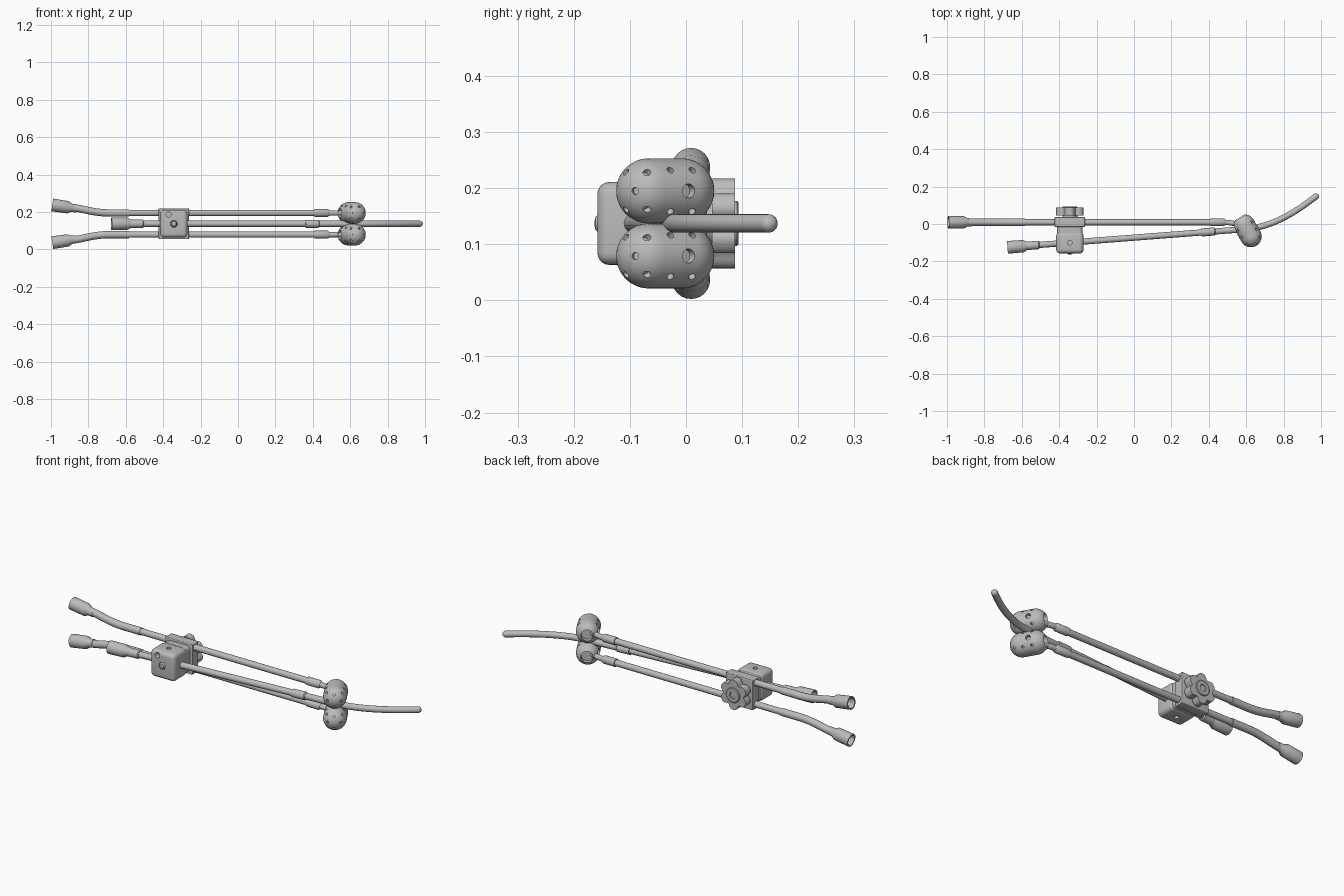
import bpy, bmesh
from math import sin, cos, pi, radians
from mathutils import Vector, Matrix
from mathutils.geometry import interpolate_bezier

if "Cube" in bpy.data.objects:
    bpy.data.objects.remove(bpy.data.objects["Cube"])

GREY = (0.5, 0.5, 0.5, 1)
steel = bpy.data.materials.new("satin grey")
steel.use_nodes = True
steel.diffuse_color = GREY
steel.node_tree.nodes["Principled BSDF"].inputs["Base Color"].default_value = GREY

MID = 0.137          # height of the mirror plane
CLAMP_X = -0.343
parts = []


def add(name, bm):
    bmesh.ops.recalc_face_normals(bm, faces=bm.faces)
    mesh = bpy.data.meshes.new(name)
    bm.to_mesh(mesh)
    bm.free()
    mesh.materials.append(steel)
    ob = bpy.data.objects.new(name, mesh)
    bpy.context.collection.objects.link(ob)
    parts.append(ob)
    return ob


def skin(name, rings, sides=24):
    """Skin round rings given as (centre, direction, radius)."""
    bm = bmesh.new()
    loops = []
    for centre, way, r in rings:
        q = way.to_track_quat('Z', 'Y')
        loops.append([bm.verts.new(centre + q @ Vector((r * cos(a), r * sin(a), 0)))
                      for a in (2 * pi * i / sides for i in range(sides))])
    for a, b in zip(loops, loops[1:]):
        for i in range(sides):
            j = (i + 1) % sides
            bm.faces.new((a[i], a[j], b[j], b[i]))
    bm.faces.new(loops[0][::-1])
    bm.faces.new(loops[-1])
    return add(name, bm)


def lathe(name, start, way, profile, sides=24):
    start, way = Vector(start), Vector(way).normalized()
    return skin(name, [(start + way * t, way, r) for t, r in profile], sides)


def sweep(name, points, radius):
    n = len(points) - 1
    return skin(name, [(p, (points[min(i + 1, n)] - points[max(i - 1, 0)]).normalized(), radius)
                       for i, p in enumerate(points)])


def rod(name, a, b, r):
    a, b = Vector(a), Vector(b)
    return lathe(name, a, b - a, [(0, r), ((b - a).length, r)])


def block(name, centre, size, bevel, edge_axis=None):
    bm = bmesh.new()
    bmesh.ops.create_cube(bm, size=1, matrix=Matrix.Translation(centre) @ Matrix.Diagonal((*size, 1)))
    if bevel:
        edges = [e for e in bm.edges if edge_axis is None or
                 abs((e.verts[0].co - e.verts[1].co).normalized()[edge_axis]) > 0.9]
        bmesh.ops.bevel(bm, geom=edges, offset=bevel, segments=5, profile=0.5, affect='EDGES')
    return add(name, bm)


def carve(target, cutters):
    for cutter in cutters:
        mod = target.modifiers.new("cut", 'BOOLEAN')
        mod.object, mod.operation, mod.solver = cutter, 'DIFFERENCE', 'EXACT'
    bpy.context.view_layer.update()
    done = target.evaluated_get(bpy.context.evaluated_depsgraph_get())
    mesh = bpy.data.meshes.new_from_object(done)
    target.modifiers.clear()
    target.data = mesh
    for cutter in cutters:
        parts.remove(cutter)
        bpy.data.objects.remove(cutter)


# Open coupling socket with a collar that tapers onto its tube
SOCKET = [(0.04, 0.024), (0, 0.027), (0, 0.034), (0.085, 0.033), (0.105, 0.022), (0.13, 0.021)]

# Ovoid capsule axis and its sideways direction
AXIS = Vector((0.5, -0.866, 0))
SIDE = Vector((0.866, 0.5, 0))
UP = Vector((0, 0, 1))
HALF, RAD = 0.034, 0.058

for label, s in (("upper", 1), ("lower", -1)):
    z = MID + s * 0.058
    y = 0.009

    # Straight colpostat tube, its collar and the neck into the ovoid
    rod(label + "_tube", (-0.6, y, z), (0.42, y, z), 0.0165)
    lathe(label + "_collar", (0.41, y, z), (1, 0, 0),
          [(0, 0.018), (0, 0.021), (0.07, 0.021), (0.08, 0.014)])
    sweep(label + "_neck", interpolate_bezier(Vector((0.47, y, z)), Vector((0.53, y, z)),
          Vector((0.56, 0, z)), Vector((0.6, -0.03, z)), 10), 0.014)

    # Bent handle that flares away from the mirror plane
    def at(x, dz):
        return Vector((x, y, z + s * dz))
    bend = interpolate_bezier(at(-0.7, 0), at(-0.79, 0.004), at(-0.82, 0.022), at(-0.9, 0.031), 16)
    sweep(label + "_handle", [at(-0.582, 0)] + bend, 0.0195)
    lathe(label + "_socket", at(-0.993, 0.043), (1, 0, -s * 0.15), SOCKET)

    # Capsule-shaped ovoid
    centre = Vector((0.608, -0.037, z))
    caps = [(-HALF - RAD * cos(a), RAD * sin(a)) for a in (radians(3 + 87 * i / 9) for i in range(10))]
    profile = caps + [(-t, r) for t, r in reversed(caps)]
    ovoid = lathe(label + "_ovoid", centre, AXIS, profile, 36)

    # Perforations, large side port, and the slot around the neck
    cutters = []
    for angle in (40, -40, 140, -140):
        way = SIDE * cos(radians(angle)) + UP * sin(radians(angle))
        for t in (-0.03, 0.015, 0.06):
            p = centre + AXIS * t
            cutters.append(rod("hole", p + way * 0.043, p + way * 0.08, 0.0065))
    for way in (UP, -UP, SIDE, -SIDE):
        p = centre + AXIS * HALF
        d = (way + AXIS * 1.4).normalized()
        cutters.append(rod("hole", p + d * 0.05, p + d * 0.08, 0.0065))
    p = centre - AXIS * 0.015
    cutters.append(rod("port", p + SIDE * 0.04, p + SIDE * 0.08, 0.0125))
    p = centre - AXIS * 0.035
    cutters.append(rod("entry", p - SIDE * 0.025, p - SIDE * 0.09, 0.024))
    cutters.append(rod("back_bore", centre - AXIS * 0.06, centre - AXIS * 0.12, 0.03))
    carve(ovoid, cutters)

# Central tandem: slanted tube that curves to a rounded tip
start, knee = Vector((-0.56, -0.116, MID)), Vector((0.6, -0.027, MID))
slope = (knee - start).normalized()
tip = Vector((0.972, 0.147, MID))
arc = interpolate_bezier(knee, Vector((0.74, -0.015, MID)), Vector((0.86, 0.06, MID)), tip, 20)
sweep("tandem_tube", [start] + arc, 0.0165)
lathe("tandem_tip", tip, tip - arc[-2],
      [(0.0165 * sin(a), 0.0165 * cos(a)) for a in (radians(86 * i / 6) for i in range(7))])
lathe("tandem_collar", knee - slope * 0.24, slope,
      [(0, 0.018), (0, 0.0215), (0.07, 0.0215), (0.075, 0.0175)])
lathe("tandem_socket", start - slope * 0.117, slope, SOCKET)
lathe("tandem_sleeve", start - slope * 0.02, slope,
      [(0, 0.02), (0, 0.0225), (0.07, 0.0225), (0.075, 0.017)])

# Clamp: rounded front block, neck and back plate
front = block("clamp_block", (CLAMP_X, -0.1, MID), (0.146, 0.116, 0.148), 0.022)
carve(front, [
    rod("screw_recess", (CLAMP_X, -0.2, MID), (CLAMP_X, -0.145, MID), 0.019),
    rod("corner_hole", (CLAMP_X - 0.028, -0.2, MID + 0.05), (CLAMP_X - 0.028, -0.13, MID + 0.05), 0.014),
    rod("top_hole", (CLAMP_X, -0.1, 0.18), (CLAMP_X, -0.1, 0.3), 0.012),
    rod("bottom_hole", (CLAMP_X, -0.1, 0.09), (CLAMP_X, -0.1, 0), 0.012)])
lathe("clamp_screw", (CLAMP_X, -0.14, MID), (0, -1, 0.0001),
      [(0, 0.017), (0.015, 0.017), (0.021, 0.012), (0.023, 0.004)])
block("clamp_neck", (CLAMP_X, -0.03, MID), (0.136, 0.04, 0.14), 0.02, 1)
block("clamp_plate", (CLAMP_X, 0.011, MID), (0.162, 0.052, 0.164), 0.004)

# Lobed tightening knob with a hub and bored end
rod("knob_stem", (CLAMP_X, 0.03, MID), (CLAMP_X, 0.05, MID), 0.04)
bm = bmesh.new()
ring = []
for i in range(72):
    a = 2 * pi * i / 72
    r = 0.08 - 0.02 * (0.5 + 0.5 * cos(6 * a)) ** 2
    ring.append(bm.verts.new((CLAMP_X + r * cos(a), 0.046, MID + r * sin(a))))
face = bm.faces.new(ring)
out = bmesh.ops.extrude_face_region(bm, geom=[face])["geom"]
bmesh.ops.translate(bm, vec=(0, 0.041, 0), verts=[v for v in out if isinstance(v, bmesh.types.BMVert)])
add("knob", bm)
lathe("knob_hub", (CLAMP_X, 0.08, MID), (0, 1, 0.0001),
      [(0, 0.04), (0.011, 0.04), (0.014, 0.036), (0.014, 0.018), (0.009, 0.016)])

# Smooth shading with crisp edges
bpy.ops.object.select_all(action='DESELECT')
for ob in parts:
    ob.select_set(True)
bpy.context.view_layer.objects.active = parts[0]
bpy.ops.object.shade_smooth_by_angle(angle=radians(35))
